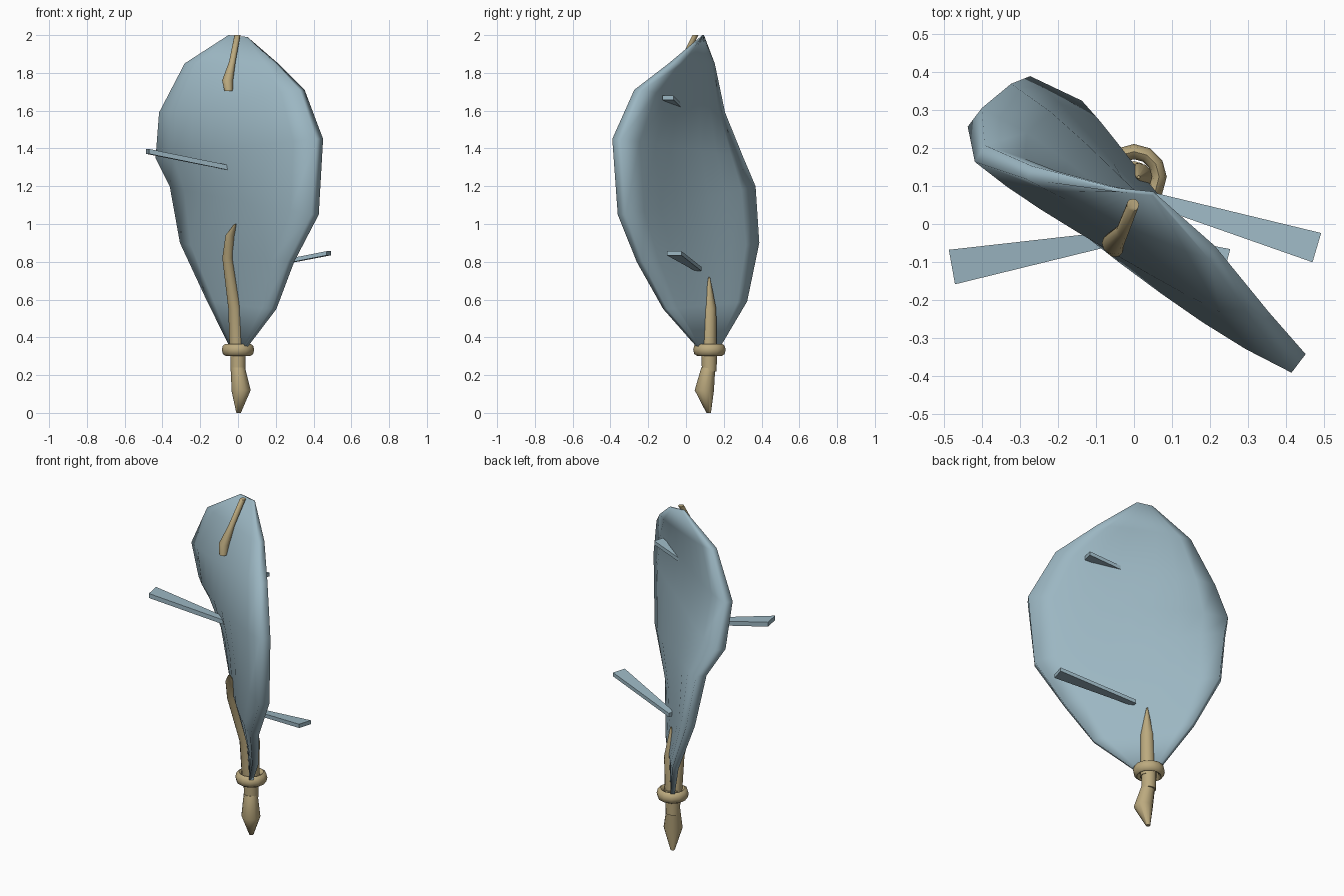
import bpy, bmesh, math
from mathutils import Vector

if "Cube" in bpy.data.objects:
    bpy.data.objects.remove(bpy.data.objects["Cube"])


def material(name, rgb):
    m = bpy.data.materials.new(name)
    m.diffuse_color = (*rgb, 1)
    m.use_nodes = True
    m.node_tree.nodes["Principled BSDF"].inputs["Base Color"].default_value = m.diffuse_color
    return m


BLUE = material("pale blue", (0.33, 0.47, 0.54))
TAN = material("tan wood", (0.50, 0.40, 0.21))


def finish(name, bm, mat, angle=None):
    bmesh.ops.recalc_face_normals(bm, faces=bm.faces)
    me = bpy.data.meshes.new(name)
    bm.to_mesh(me)
    bm.free()
    me.materials.append(mat)
    ob = bpy.data.objects.new(name, me)
    bpy.context.collection.objects.link(ob)
    if angle:
        bpy.ops.object.select_all(action='DESELECT')
        ob.select_set(True)
        bpy.context.view_layer.objects.active = ob
        bpy.ops.object.shade_smooth_by_angle(angle=math.radians(angle))
    return ob


def loft(bm, rings):
    """Skin closed rings of equal size and cap both ends."""
    vs = [[bm.verts.new(p) for p in r] for r in rings]
    n = len(vs[0])
    for a, b in zip(vs, vs[1:]):
        for i in range(n):
            j = (i + 1) % n
            bm.faces.new((a[i], a[j], b[j], b[i]))
    bm.faces.new(vs[0])
    bm.faces.new(vs[-1])


def stalk(name, path, sides=12):
    """Tapered round stalk through (x, y, z, radius) points."""
    bm = bmesh.new()
    loft(bm, [[(x + r * math.cos(math.tau * i / sides),
                y + r * math.sin(math.tau * i / sides), z)
               for i in range(sides)] for x, y, z, r in path])
    return finish(name, bm, TAN, 65)


def plank(name, root, end, w0, w1, thick):
    """Flat thorn that widens toward its outer end."""
    root, end = Vector(root), Vector(end)
    up = Vector((0, 0, 1))
    side = (end - root).cross(up).normalized()
    bm = bmesh.new()
    loft(bm, [[c + side * sx * w / 2 + up * sz * thick / 2
               for sx, sz in ((-1, -1), (1, -1), (1, 1), (-1, 1))]
              for c, w in ((root, w0), (end, w1))])
    return finish(name, bm, BLUE)


# Twisted leaf: left edge, right edge, half thickness, forward bulge, swelling
left = [(-.03, .17, .34), (-.15, .313, .59), (-.29, .372, .90), (-.342, .347, 1.20),
        (-.418, .28, 1.35), (-.405, .185, 1.59), (-.275, .135, 1.85), (-.05, .09, 2.0)]
right = [(.035, .07, .34), (.19, -.11, .55), (.28, -.245, .80), (.408, -.34, 1.05),
         (.432, -.366, 1.45), (.34, -.252, 1.71), (.205, -.075, 1.85), (.05, .08, 1.99)]
half = [.013, .02, .028, .034, .036, .03, .022, .006]
bulge = [0, .008, .025, .03, .025, .008, .0, .0]
swell = [0, .010, .03, .042, .046, .038, .02, 0]
COLS = 8
rings = []
for l, r, h, b, s in zip(left, right, half, bulge, swell):
    l, r = Vector(l), Vector(r)
    d = r - l
    n = Vector((d.y, -d.x, 0)).normalized()
    front, back = [], []
    for i in range(COLS + 1):
        u = 2 * i / COLS - 1
        arch, full = 1 - u * u, 1 - u ** 4
        p = l + d * i / COLS
        front.append(p + n * (b * arch + .85 * h + .4 * s * full))
        back.append(p + n * (b * arch - .85 * h - s * full))
    rings.append(front + back[::-1])
bm = bmesh.new()
loft(bm, rings)
finish("leaf", bm, BLUE, 120)

# Stalks: handle, pointed foot, ribs on the two leaf faces, curl at the tip
stalk("handle", [(0, .123, .22, .039), (0, .123, .36, .042)])
stalk("foot_spike", [(.003, .12, 0, .012), (.016, .097, .12, .051), (0, .118, .24, .037)])
stalk("front_rib", [(-.004, .115, .30, .04), (-.016, .098, .55, .035),
                    (-.055, .026, .82, .028), (-.042, -.015, .94, .024),
                    (-.015, -.06, 1.0, .006)])
stalk("back_rib", [(.004, .12, .30, .041), (.012, .124, .55, .036), (.012, .123, .72, .004)])
stalk("tip_curl", [(-.05, -.065, 1.705, .022), (-.055, -.05, 1.76, .029),
                   (-.03, -.018, 1.86, .017), (-.003, .05, 2.0, .016)])

# Flattened collar around the handle
bm = bmesh.new()
SEG, TUBE = 12, 8
vs = []
for i in range(SEG):
    a = math.tau * i / SEG
    ring = []
    for j in range(TUBE):
        t = math.tau * j / TUBE
        rad = .066 + .02 * math.cos(t)
        ring.append(bm.verts.new((rad * math.cos(a), .124 + rad * math.sin(a),
                                  .334 + .032 * math.sin(t))))
    vs.append(ring)
for i in range(SEG):
    for j in range(TUBE):
        a, b = vs[i], vs[(i + 1) % SEG]
        k = (j + 1) % TUBE
        bm.faces.new((a[j], b[j], b[k], a[k]))
finish("collar", bm, TAN, 60)

# Plank thorns
plank("front_thorn", (-.04, -.035, 1.296), (-.478, -.113, 1.384), .035, .092, .026)
plank("lower_back_thorn", (.05, .065, .762), (.48, -.062, .845), .035, .08, .022)
plank("upper_back_thorn", (.02, -.035, 1.622), (.245, -.095, 1.668), .03, .06, .022)
